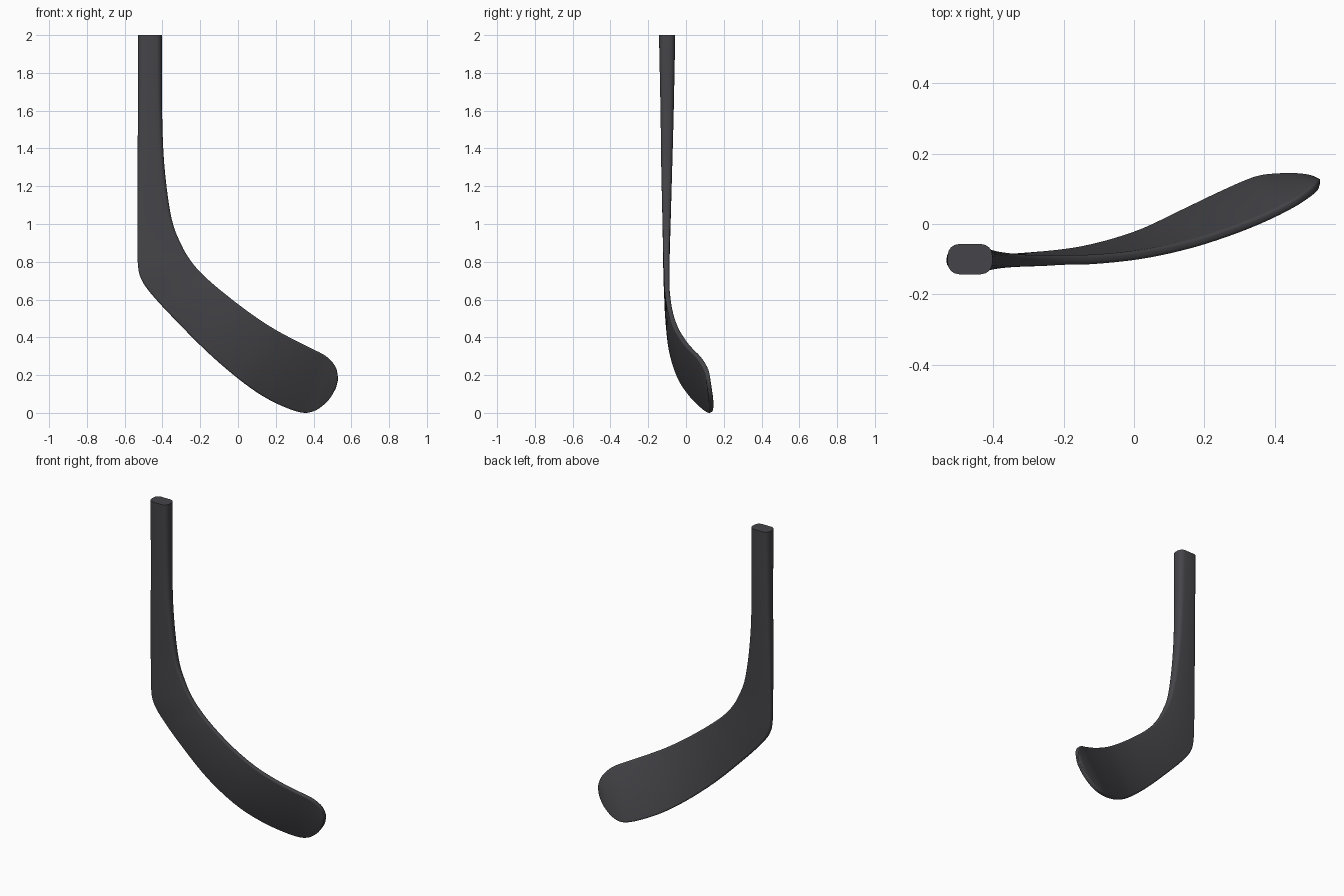
import bpy, bmesh, math
from mathutils import Vector

if "Cube" in bpy.data.objects:
    bpy.data.objects.remove(bpy.data.objects["Cube"])

# Stations from shaft top to toe: outer edge xyz, inner edge xyz, thickness
STATIONS = [
    ((-.53, -.10, 2.0), (-.403, -.10, 2.0), .086),
    ((-.53, -.10, 1.6), (-.402, -.10, 1.6), .070),
    ((-.532, -.102, 1.3), (-.389, -.102, 1.3), .058),
    ((-.533, -.103, 1.0), (-.352, -.103, 1.03), .043),
    ((-.531, -.104, .80), (-.30, -.104, .89), .034),
    ((-.513, -.104, .71), (-.25, -.104, .805), .031),
    ((-.455, -.102, .625), (-.19, -.102, .735), .028),
    ((-.33, -.096, .49), (-.10, -.10, .655), .027),
    ((-.16, -.077, .32), (.03, -.086, .553), .026),
    ((.0, -.033, .182), (.16, -.058, .463), .026),
    ((.13, .027, .09), (.28, -.020, .395), .026),
    ((.25, .085, .03), (.38, .020, .345), .025),
    ((.345, .125, .002), (.455, .058, .307), .025),
    ((.41, .134, .015), (.495, .084, .273), .025),
    ((.465, .134, .055), (.517, .102, .241), .025),
    ((.499, .129, .097), (.526, .112, .210), .024),
    ((.518, .122, .132), (.529, .117, .178), .020),
]
SUB, ARC = 5, 4


def catmull(p0, p1, p2, p3, t):
    return 0.5 * (2 * p1 + (p2 - p0) * t + (2 * p0 - 5 * p1 + 4 * p2 - p3) * t * t
                  + (3 * p1 - p0 - 3 * p2 + p3) * t ** 3)


def resample(pts):
    out = []
    for i in range(len(pts) - 1):
        p0, p3 = pts[max(i - 1, 0)], pts[min(i + 2, len(pts) - 1)]
        out += [catmull(p0, pts[i], pts[i + 1], p3, k / SUB) for k in range(SUB)]
    return out + [pts[-1]]


outer = resample([Vector(s[0]) for s in STATIONS])
inner = resample([Vector(s[1]) for s in STATIONS])
thick = resample([s[2] for s in STATIONS])
mids = [(a + b) / 2 for a, b in zip(outer, inner)]


# Rounded rectangle spanning the two edges of a station
def section(i):
    across = inner[i] - outer[i]
    half_w, half_t = across.length / 2, thick[i] / 2
    u = across.normalized()
    along = mids[min(i + 1, len(mids) - 1)] - mids[max(i - 1, 0)]
    n = u.cross(along).normalized()
    if i == 0:
        n = Vector((0, 1, 0))
    if n.y < 0:
        n = -n
    r = min(half_t * .75, half_w * .9)
    pts = []
    for q, (sx, sy) in enumerate(((1, 1), (-1, 1), (-1, -1), (1, -1))):
        for k in range(ARC + 1):
            a = math.pi / 2 * (q + k / ARC)
            pts.append(mids[i] + u * (sx * (half_w - r) + r * math.cos(a))
                       + n * (sy * (half_t - r) + r * math.sin(a)))
    return pts


# Loft shaft and curved blade as one continuous piece
bm = bmesh.new()
rings = [[bm.verts.new(p) for p in section(i)] for i in range(len(mids))]
for r0, r1 in zip(rings, rings[1:]):
    for j in range(len(r0)):
        k = (j + 1) % len(r0)
        bm.faces.new((r0[j], r0[k], r1[k], r1[j]))
bm.faces.new(rings[0])
bm.faces.new(rings[-1])
bmesh.ops.recalc_face_normals(bm, faces=bm.faces)
mesh = bpy.data.meshes.new("stick_blade_and_shaft")
bm.to_mesh(mesh)
bm.free()
stick = bpy.data.objects.new("stick_blade_and_shaft", mesh)
bpy.context.collection.objects.link(stick)

# Dark charcoal finish
mat = bpy.data.materials.new("charcoal")
mat.diffuse_color = (.06, .06, .068, 1)
mat.use_nodes = True
mat.node_tree.nodes["Principled BSDF"].inputs["Base Color"].default_value = mat.diffuse_color
mesh.materials.append(mat)

bpy.context.view_layer.objects.active = stick
stick.select_set(True)
bpy.ops.object.shade_smooth_by_angle(angle=math.radians(40))
